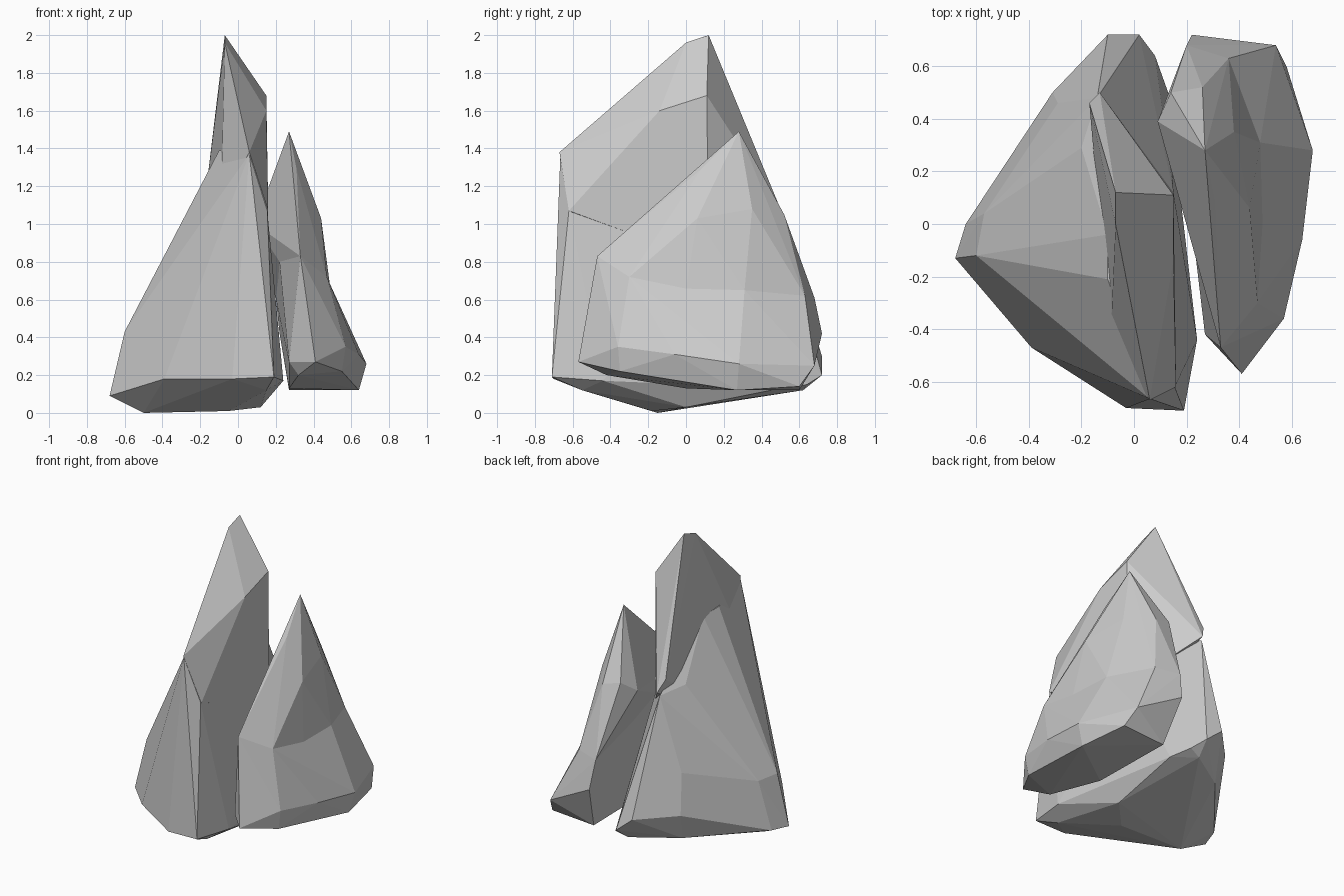
import bpy, bmesh


def hull(name, points):
    """Faceted chunk of rock: convex hull around a few corner points."""
    bm = bmesh.new()
    for p in points:
        bm.verts.new(p)
    res = bmesh.ops.convex_hull(bm, input=bm.verts[:])
    junk = {v for v in res["geom_interior"] + res["geom_unused"]
            if isinstance(v, bmesh.types.BMVert) and v.is_valid}
    bmesh.ops.delete(bm, geom=list(junk), context='VERTS')
    bmesh.ops.dissolve_limit(bm, angle_limit=0.04, verts=bm.verts[:], edges=bm.edges[:])
    bmesh.ops.recalc_face_normals(bm, faces=bm.faces[:])
    me = bpy.data.meshes.new(name)
    bm.to_mesh(me)
    bm.free()
    ob = bpy.data.objects.new(name, me)
    bpy.context.collection.objects.link(ob)
    return ob


def fuse(a, b):
    """Union b into a and remove b."""
    mod = a.modifiers.new("union", 'BOOLEAN')
    mod.operation = 'UNION'
    mod.solver = 'EXACT'
    mod.object = b
    bpy.context.view_layer.objects.active = a
    bpy.ops.object.modifier_apply(modifier=mod.name)
    bpy.data.objects.remove(b)


# tall blade at the top of the large rock
spire = hull("large_rock", [
    (-.07, .12, 2), (-.07, 0, 1.96), (.15, .11, 1.68), (.15, -.14, 1.6),
    (.06, -.67, 1.38), (.16, -.62, 1.07), (-.09, -.46, 1.1),
    (-.17, .46, 1.17), (-.13, .5, 1.08), (.15, .12, .8), (-.1, -.1, .8)])

# broad body with a sloping left shoulder
body = hull("body", [
    (-.1, -.04, 1.39), (-.1, -.21, 1.39), (.06, -.665, 1.37), (.155, -.62, 1.07),
    (-.2, .29, 1.08), (-.14, .48, 1.06), (.15, .12, .85),
    (-.6, -.12, .43), (-.57, .04, .43), (-.29, .46, .57), (-.31, .5, .3),
    (-.31, -.45, .5), (0, -.67, .5), (.16, -.665, .5),
    (-.39, -.47, .18), (-.03, -.7, .18), (.19, -.71, .19), (.24, -.44, .17),
    (-.68, -.13, .09), (-.64, 0, .1), (-.5, .18, .2),
    (-.1, .72, .3), (.02, .72, .2), (.08, .64, .15), (.13, .5, .13),
    (-.28, .44, .12), (0, .62, .12),
    (-.5, -.15, 0), (-.05, -.18, .01), (.12, 0, .03), (.15, -.55, .12)])
fuse(spire, body)

# ring shared by both halves of the small rock
ring = [(.33, -.47, .83), (.47, -.3, .72), (.49, 0, .65), (.48, .31, .65),
        (.36, .63, .62), (.2, .68, .61), (.22, 0, .8)]

# small rock: pointed upper slab
upper = hull("small_rock", ring + [
    (.27, .28, 1.49), (.31, .08, 1.29), (.2, .29, 1.2), (.38, .35, 1.08),
    (.44, .06, 1.03), (.09, .39, 1), (.14, .5, 1.08), (.26, .52, 1.05),
    (.28, .2, .55)])

# small rock: flared foot
foot = hull("foot", ring + [
    (.41, -.57, .27), (.27, -.42, .27), (.57, -.36, .35), (.64, -.06, .31),
    (.68, .28, .26), (.54, .68, .25), (.22, .72, .42), (.55, -.35, .22),
    (.64, .27, .12), (.58, .6, .14), (.27, .6, .12), (.27, 0, .13),
    (.32, -.42, .2)])
fuse(upper, foot)
